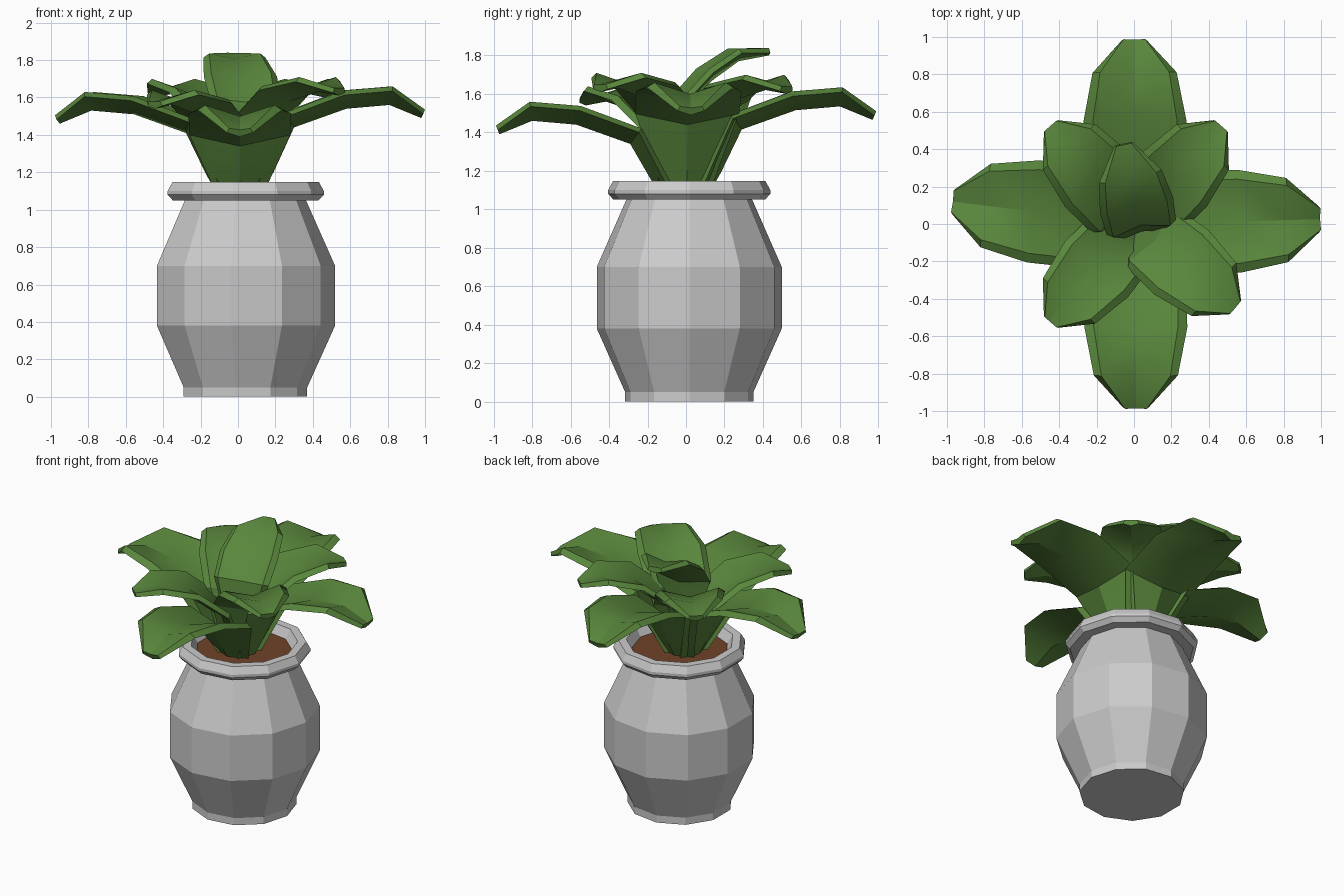
import bpy, bmesh, math
from mathutils import Vector

if "Cube" in bpy.data.objects:
    bpy.data.objects.remove(bpy.data.objects["Cube"])

SIDES = 11
POT_CENTRE = Vector((0.033, 0.017, 0))


def material(name, rgb):
    m = bpy.data.materials.new(name)
    m.diffuse_color = (*rgb, 1)
    m.use_nodes = True
    m.node_tree.nodes["Principled BSDF"].inputs["Base Color"].default_value = m.diffuse_color
    return m


def finish(name, bm, mat=None):
    bmesh.ops.recalc_face_normals(bm, faces=bm.faces)
    mesh = bpy.data.meshes.new(name)
    bm.to_mesh(mesh)
    bm.free()
    ob = bpy.data.objects.new(name, mesh)
    bpy.context.collection.objects.link(ob)
    if mat:
        mesh.materials.append(mat)
    return ob


def skin(name, rings, mat=None):
    """Join equal-sized rings of points into a capped tube."""
    bm = bmesh.new()
    rows = [[bm.verts.new(p) for p in ring] for ring in rings]
    n = len(rows[0])
    for a, b in zip(rows, rows[1:]):
        for i in range(n):
            j = (i + 1) % n
            bm.faces.new((a[i], a[j], b[j], b[i]))
    bm.faces.new(rows[0])
    bm.faces.new(rows[-1])
    return finish(name, bm, mat)


def lathe(name, profile, mat=None):
    step = math.tau / SIDES
    return skin(name, [[POT_CENTRE + Vector((r * math.cos(i * step), r * math.sin(i * step), z))
                        for i in range(SIDES)] for r, z in profile], mat)


def leaf(name, angle, spine, widths, fold, dz=0.0, origin=(0.01, 0.0)):
    """Thick leaf with a V fold; spine is the underside (distance, height)."""
    spine = [(r, z + dz * min(1, k / 2)) for k, (r, z) in enumerate(spine)]
    a = math.radians(angle)
    out, side = Vector((math.cos(a), math.sin(a), 0)), Vector((-math.sin(a), math.cos(a), 0))
    rings = []
    for k, (r, z) in enumerate(spine):
        p, q = spine[max(k - 1, 0)], spine[min(k + 1, len(spine) - 1)]
        t = Vector((q[0] - p[0], q[1] - p[1])).normalized()
        normal = out * -t.y + Vector((0, 0, t.x))
        w = widths[k]
        v = fold * min(1, w / 0.22)
        base = Vector((*origin, z)) + out * r
        inset = w * 0.82
        # underside rib, edge, top bevel, top rib, top bevel, edge
        section = [(0, 0), (w, v), (inset, v + 0.025), (0, 0.04), (-inset, v + 0.025), (-w, v)]
        rings.append([base + side * s + normal * h for s, h in section])
    ob = skin(name, rings, green)
    for o in bpy.context.selected_objects:
        o.select_set(False)
    ob.select_set(True)
    bpy.context.view_layer.objects.active = ob
    bpy.ops.object.shade_smooth_by_angle(angle=math.radians(30))
    return ob


green = material("leaf_green", (0.10, 0.24, 0.045))
brown = material("soil_brown", (0.16, 0.055, 0.022))

# Pot body, rim and soil
lathe("pot", [(0.337, 0), (0.337, 0.05), (0.486, 0.38), (0.486, 0.70), (0.326, 1.06)])
lathe("pot_rim", [(0.29, 1.05), (0.398, 1.05), (0.426, 1.08), (0.426, 1.10),
                  (0.40, 1.147), (0.345, 1.147), (0.305, 1.075)])
lathe("soil", [(0.31, 1.06), (0.31, 1.085)], brown)

# Four long outer leaves
long_spine = [(0.09, 1.03), (0.18, 1.15), (0.29, 1.34), (0.57, 1.44), (0.80, 1.46), (0.97, 1.39)]
long_width = [0.11, 0.17, 0.27, 0.275, 0.225, 0.07]
for name, angle, dz in (("front", -90, 0), ("right", 1.5, 0.10), ("back", 90.5, 0.075), ("left", 173, 0.07)):
    leaf("outer_leaf_" + name, angle, long_spine, long_width, 0.075, dz)

# Four shorter diagonal leaves
mid_spine = [(0.05, 1.05), (0.09, 1.20), (0.17, 1.42), (0.35, 1.56), (0.55, 1.61), (0.69, 1.59)]
mid_width = [0.08, 0.14, 0.21, 0.225, 0.185, 0.05]
for name, angle, dz in (("front_right", -40, 0.02), ("back_right", 49, 0.01),
                        ("back_left", 131, 0.01), ("front_left", 229, -0.05)):
    leaf("middle_leaf_" + name, angle, mid_spine, mid_width, 0.065, dz)

# Upright centre leaf
leaf("centre_leaf", 102,
     [(0.0, 1.10), (0.0, 1.35), (0.03, 1.56), (0.14, 1.67), (0.28, 1.77), (0.44, 1.80)],
     [0.07, 0.12, 0.19, 0.20, 0.17, 0.05], 0.06, 0, (0.035, 0.0))
